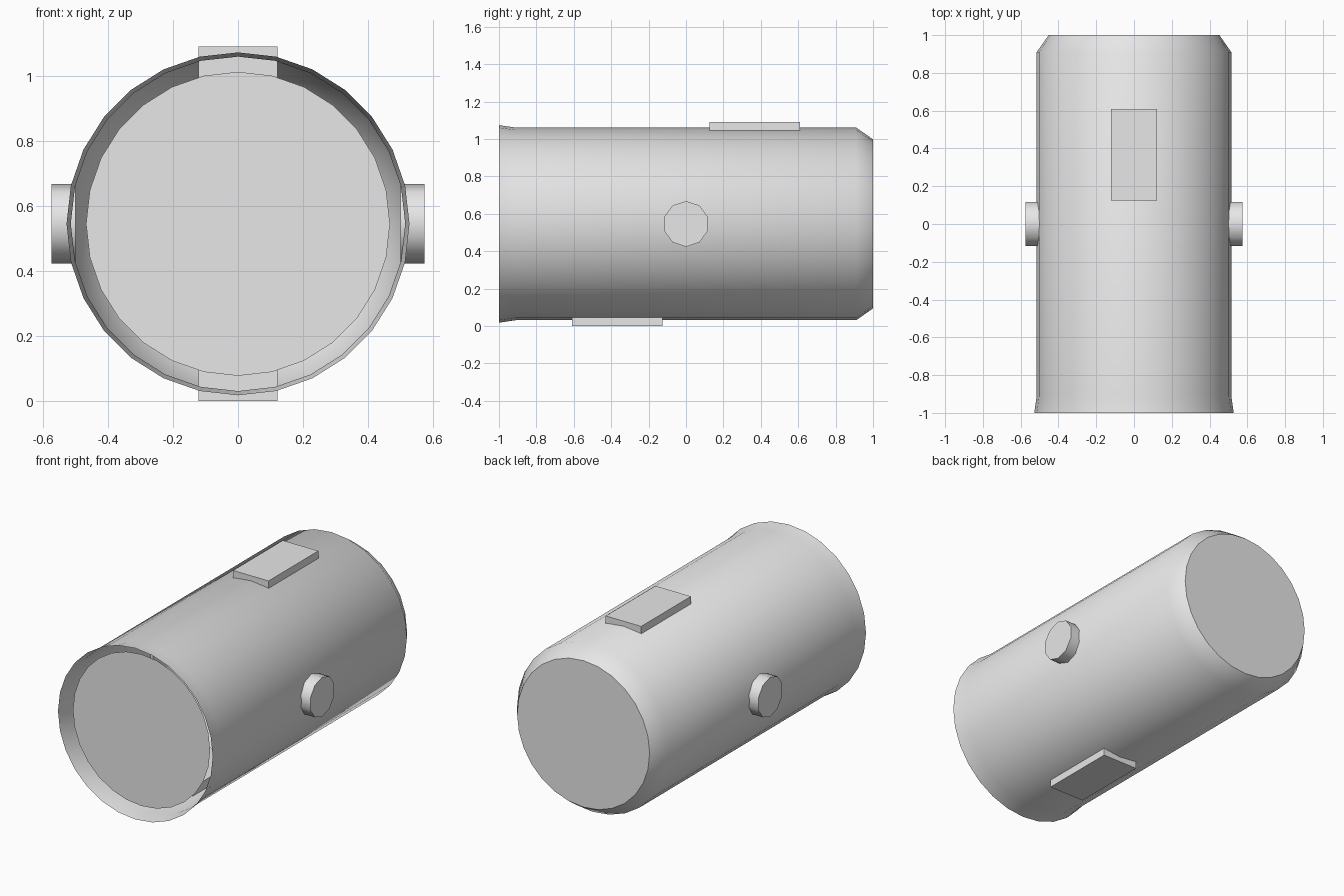
import bpy, bmesh, math
from mathutils import Matrix

if "Cube" in bpy.data.objects:
    bpy.data.objects.remove(bpy.data.objects["Cube"])

CZ = 0.546          # height of the barrel axis
SIDES = 28

grey = bpy.data.materials.new("light_grey")
grey.diffuse_color = (0.8, 0.8, 0.8, 1)
grey.use_nodes = True
grey.node_tree.nodes["Principled BSDF"].inputs["Base Color"].default_value = grey.diffuse_color


def finish(name, bm, smooth=True):
    mesh = bpy.data.meshes.new(name)
    bm.to_mesh(mesh)
    bm.free()
    mesh.materials.append(grey)
    ob = bpy.data.objects.new(name, mesh)
    bpy.context.collection.objects.link(ob)
    if smooth:
        bpy.ops.object.select_all(action='DESELECT')
        ob.select_set(True)
        bpy.context.view_layer.objects.active = ob
        bpy.ops.object.shade_smooth_by_angle(angle=math.radians(40))
    return ob


def ring(bm, y, r):
    # Circle of vertices around the y axis, first vertex at the top
    return [bm.verts.new((r * math.sin(a), y, CZ + r * math.cos(a)))
            for a in (2 * math.pi * i / SIDES for i in range(SIDES))]


# Thin shell: flared open front, bevelled closed back
bm = bmesh.new()
profile = [(-1.0, 0.528), (-0.91, 0.515), (0.91, 0.515), (1.0, 0.452)]
rings = [ring(bm, y, r) for y, r in profile]
for a, b in zip(rings, rings[1:]):
    for i in range(SIDES):
        j = (i + 1) % SIDES
        bm.faces.new((a[i], a[j], b[j], b[i]))
bm.faces.new(rings[-1])
bmesh.ops.recalc_face_normals(bm, faces=bm.faces)
finish("barrel_shell", bm)

# Disc set just inside the open front
bm = bmesh.new()
face = bm.faces.new(ring(bm, -0.94, 0.468))
face.normal_update()
if face.normal.y > 0:
    face.normal_flip()
finish("front_disc", bm, smooth=False)

# Side pegs and opposed plates
for side, label in ((1, "right"), (-1, "left")):
    bm = bmesh.new()
    bmesh.ops.create_cone(bm, cap_ends=True, segments=10, radius1=0.122,
                          radius2=0.122, depth=0.075)
    bmesh.ops.rotate(bm, verts=bm.verts, matrix=Matrix.Rotation(math.pi / 2, 3, 'Y'))
    # turn so that a corner points straight up
    top = max(bm.verts, key=lambda v: v.co.z).co
    turn = Matrix.Rotation(math.atan2(top.y, top.z), 3, 'X')
    bmesh.ops.rotate(bm, verts=bm.verts, matrix=turn)
    bmesh.ops.translate(bm, verts=bm.verts, vec=(side * 0.5375, 0, CZ))
    finish(label + "_peg", bm)

for side, label in ((1, "top"), (-1, "bottom")):
    bm = bmesh.new()
    bmesh.ops.create_cube(bm, size=1)
    bmesh.ops.scale(bm, verts=bm.verts, vec=(0.242, 0.485, 0.1))
    bmesh.ops.translate(bm, verts=bm.verts,
                        vec=(0, side * 0.367, CZ + side * 0.496))
    finish(label + "_plate", bm, smooth=False)
